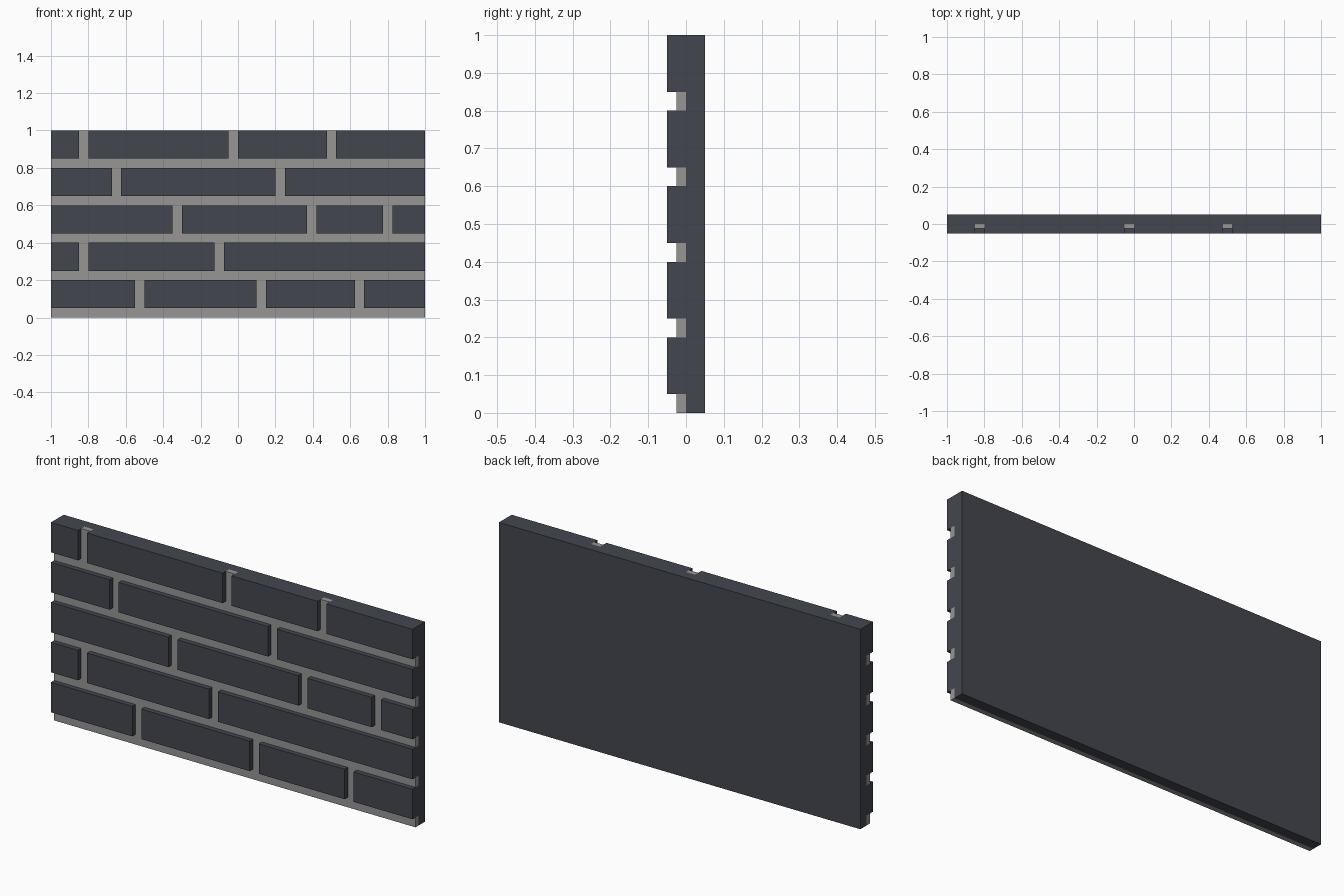
import bpy, bmesh

if "Cube" in bpy.data.objects:
    bpy.data.objects.remove(bpy.data.objects["Cube"])

LENGTH, HALF, JOINT, COURSE = 2.0, 0.05, 0.05, 0.2
MORTAR_FRONT = -0.025
# left edge of every upright joint, course by course from the bottom
UPRIGHTS = [
    (-0.55, 0.10, 0.625),
    (-0.85, -0.125),
    (-0.35, 0.37, 0.775),
    (-0.675, 0.20),
    (-0.85, -0.05, 0.475),
]


def material(name, rgb):
    m = bpy.data.materials.new(name)
    m.diffuse_color = (*rgb, 1)
    m.use_nodes = True
    m.node_tree.nodes["Principled BSDF"].inputs["Base Color"].default_value = m.diffuse_color
    return m


brick_mat = material("slate brick", (0.056, 0.062, 0.078))
mortar_mat = material("grey mortar", (0.31, 0.305, 0.30))


def boxes(name, spans, mat):
    """One object made of boxes given as (x0, x1, y0, y1, z0, z1)."""
    bm = bmesh.new()
    for x0, x1, y0, y1, z0, z1 in spans:
        vs = bmesh.ops.create_cube(bm, size=1)["verts"]
        for v in vs:
            v.co = (x1 if v.co.x > 0 else x0,
                    y1 if v.co.y > 0 else y0,
                    z1 if v.co.z > 0 else z0)
    me = bpy.data.meshes.new(name)
    bm.to_mesh(me)
    bm.free()
    me.materials.append(mat)
    ob = bpy.data.objects.new(name, me)
    bpy.context.collection.objects.link(ob)
    return ob


def beds(y0, y1, over):
    """Level joints below each course."""
    return [(-1 - over, 1 + over, y0, y1, i * COURSE - (over if i == 0 else 0),
             i * COURSE + JOINT) for i in range(len(UPRIGHTS))]


def uprights(y0, y1, over):
    """Upright joints between the bricks of a course."""
    last = len(UPRIGHTS) - 1
    return [(x, x + JOINT, y0, y1, i * COURSE + JOINT - over,
             (i + 1) * COURSE + over)
            for i, xs in enumerate(UPRIGHTS) for x in xs]


# brick wall: solid slab with the joints cut into its front
wall = boxes("brick_wall", [(-1, 1, -HALF, HALF, 0, 1)], brick_mat)
for name, spans in (("bed_joint_cutter", beds(-0.1, 0, 0.1)),
                    ("upright_joint_cutter", uprights(-0.1, 0, 0.01))):
    cutter = boxes(name, spans, brick_mat)
    cutter.hide_render = True
    cutter.hide_set(True)
    mod = wall.modifiers.new(name, "BOOLEAN")
    mod.operation, mod.solver, mod.object = "DIFFERENCE", "EXACT", cutter

# mortar: recessed strips filling the joints
boxes("bed_mortar", beds(MORTAR_FRONT, 0, 0), mortar_mat)
boxes("upright_mortar", uprights(MORTAR_FRONT, 0, 0), mortar_mat)
